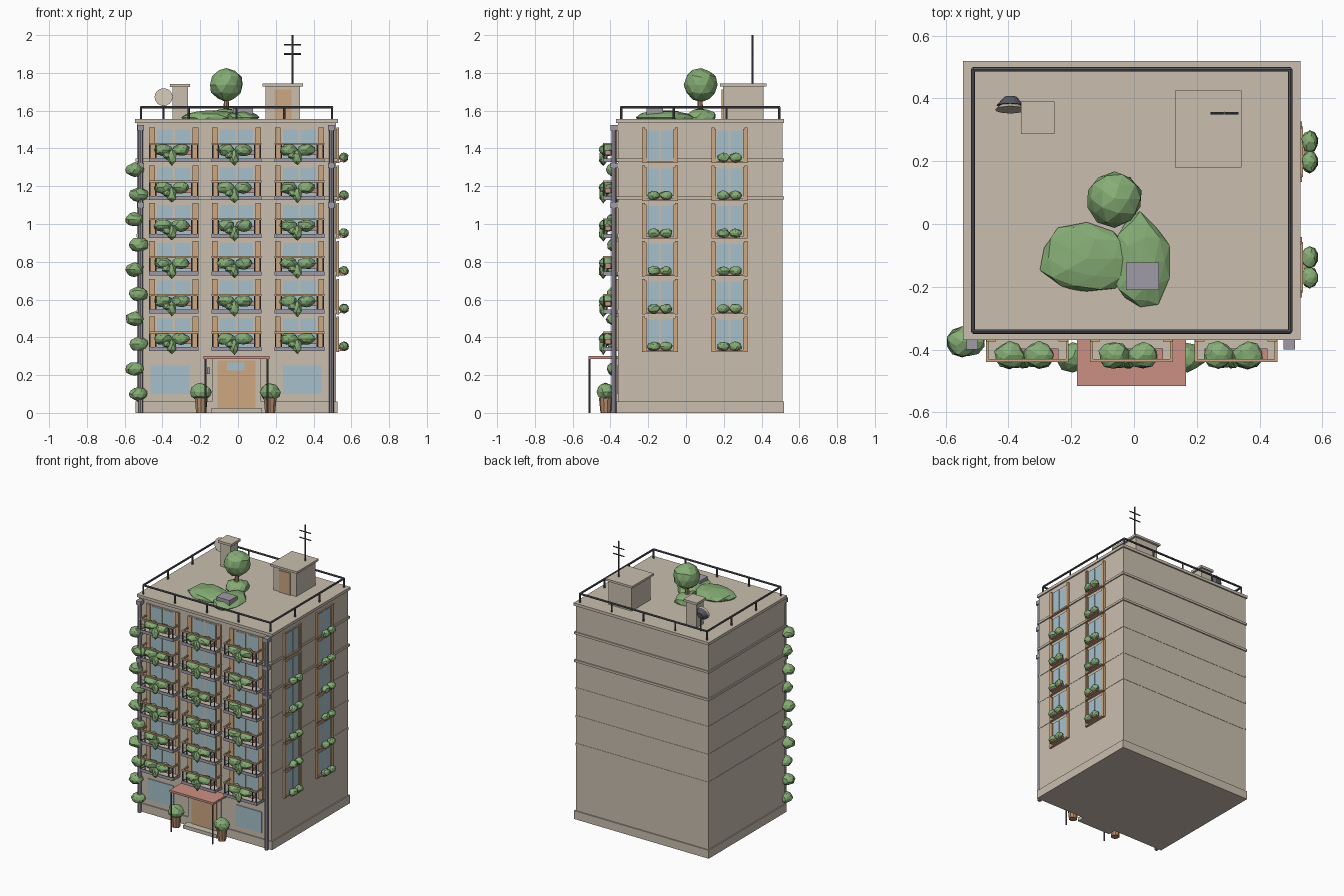
import bpy, bmesh, random
from mathutils import Matrix, Vector

random.seed(4)
if "Cube" in bpy.data.objects:
    bpy.data.objects.remove(bpy.data.objects["Cube"], do_unlink=True)


def material(name, r, g, b):
    m = bpy.data.materials.new(name)
    m.use_nodes = True
    m.diffuse_color = (r, g, b, 1)
    m.node_tree.nodes["Principled BSDF"].inputs["Base Color"].default_value = (r, g, b, 1)
    return m


WALL = material("plaster", 0.59, 0.52, 0.43)
GLASS = material("glass", 0.38, 0.53, 0.60)
WOOD = material("wood", 0.61, 0.39, 0.22)
LEAF = material("leaf", 0.24, 0.42, 0.18)
RED = material("red_clay", 0.60, 0.28, 0.23)
GREY = material("grey_metal", 0.35, 0.33, 0.38)
DARK = material("dark_metal", 0.10, 0.10, 0.12)
POT = material("terracotta", 0.46, 0.27, 0.15)


class Part:
    """Collects simple solids into one mesh object."""
    def __init__(self, name, mat):
        self.name, self.mat, self.bm = name, mat, bmesh.new()

    def box(self, x, y, z):
        size = Vector((x[1] - x[0], y[1] - y[0], z[1] - z[0]))
        mid = Vector((sum(x), sum(y), sum(z))) / 2
        bmesh.ops.create_cube(self.bm, size=1, matrix=Matrix.Translation(mid) @ Matrix.Diagonal(size).to_4x4())
        return self

    def rod(self, a, b, r, r2=None, sides=8):
        a, b = Vector(a), Vector(b)
        rot = (b - a).to_track_quat('Z', 'Y').to_matrix().to_4x4()
        bmesh.ops.create_cone(self.bm, cap_ends=True, segments=sides, radius1=r,
                              radius2=r if r2 is None else r2, depth=(b - a).length,
                              matrix=Matrix.Translation((a + b) / 2) @ rot)
        return self

    def blob(self, c, r, sub=2, jitter=0.1):
        new = bmesh.ops.create_icosphere(self.bm, subdivisions=sub, radius=1)["verts"]
        for v in new:
            v.co *= 1 + random.uniform(-jitter, jitter)
            v.co = Vector(c) + Vector(v.co[i] * r[i] for i in range(3))
        return self

    def done(self):
        mesh = bpy.data.meshes.new(self.name)
        self.bm.to_mesh(mesh)
        self.bm.free()
        mesh.materials.append(self.mat)
        obj = bpy.data.objects.new(self.name, mesh)
        bpy.context.collection.objects.link(obj)
        return obj


X0, X1, Y0, Y1, ROOF = -0.535, 0.52, -0.36, 0.51, 1.555
FLOORS = [0.33 + 0.2 * i for i in range(6)]


def slab(part, grow, z0, z1):
    part.box((X0 - grow, X1 + grow), (Y0 - grow, Y1 + grow), (z0, z1))


# Building shell: body, plinth, floor bands, cornice
shell = Part("building_body", WALL)
slab(shell, 0, 0, ROOF - 0.005)
slab(shell, 0.008, 0, 0.06)
slab(shell, 0.010, 1.535, ROOF)
for i, z in enumerate(FLOORS[1:]):
    slab(shell, 0.008 if i > 2 else 0.002, z, z + 0.016)
shell.done()

# Front balconies with doors, shutters, rails and plants
frames = Part("window_frames", WALL)
panes = Part("window_panes", GLASS)
shutters = Part("shutters", WOOD)
floors = Part("balcony_floors", WALL)
edges = Part("balcony_edges", GREY)
posts = Part("balcony_posts", DARK)
handrails = Part("balcony_handrails", WOOD)
boxes = Part("planter_boxes", RED)
plants = Part("balcony_plants", LEAF)
YF = -0.436
for cx in (-0.34, -0.008, 0.325):
    for z in FLOORS:
        frames.box((cx - 0.1, cx + 0.1), (Y0 - 0.006, Y0), (z, z + 0.178))
        floors.box((cx - 0.13, cx + 0.13), (YF, Y0), (z, z + 0.012))
        edges.box((cx - 0.132, cx + 0.132), (YF - 0.004, YF), (z - 0.003, z + 0.018))
        handrails.box((cx - 0.132, cx + 0.132), (YF - 0.004, YF + 0.006), (z + 0.09, z + 0.1))
        boxes.box((cx - 0.1, cx + 0.1), (YF + 0.006, YF + 0.04), (z + 0.035, z + 0.06))
        for s in (-1, 1):
            panes.box(sorted((cx + s * 0.006, cx + s * 0.088)), (Y0 - 0.009, Y0), (z + 0.014, z + 0.17))
            shutters.box(sorted((cx + s * 0.1, cx + s * 0.13)), (Y0 - 0.014, Y0), (z + 0.012, z + 0.18))
            handrails.box(sorted((cx + s * 0.123, cx + s * 0.132)), (YF, Y0), (z + 0.09, z + 0.1))
            edges.box(sorted((cx + s * 0.128, cx + s * 0.132)), (YF, Y0), (z - 0.003, z + 0.018))
            for d in (0.126, 0.095):
                posts.rod((cx + s * d, YF, z), (cx + s * d, YF, z + 0.095), 0.004, sides=6)
            posts.rod((cx + s * 0.126, Y0 - 0.01, z), (cx + s * 0.126, Y0 - 0.01, z + 0.095), 0.004, sides=6)
            plants.blob((cx + s * 0.047 - 0.01, YF + 0.018, z + 0.062), (0.048, 0.042, 0.032))
        plants.blob((cx - 0.01, YF - 0.002, z + 0.022), (0.026, 0.024, 0.042), 1)
        plants.blob((cx - 0.035, YF - 0.002, z + 0.035), (0.028, 0.022, 0.025), 1)

# Side windows with flared shutters and flower boxes
for cy in (-0.138, 0.23):
    for z in FLOORS:
        frames.box((X1, X1 + 0.006), (cy - 0.075, cy + 0.075), (z, z + 0.172))
        shutters.box((X1, X1 + 0.018), (cy - 0.08, cy + 0.08), (z - 0.006, z + 0.004))
        for s in (-1, 1):
            panes.box((X1, X1 + 0.009), sorted((cy + s * 0.005, cy + s * 0.068)), (z + 0.006, z + 0.165))
            shutters.box((X1, X1 + 0.014), sorted((cy + s * 0.072, cy + s * 0.08)), (z + 0.004, z + 0.172))
            shutters.box((X1 + 0.002, X1 + 0.016), sorted((cy + s * 0.08, cy + s * 0.096)), (z - 0.008, z + 0.18))
        if cy > 0 or z < FLOORS[-1]:
            boxes.box((X1 + 0.02, X1 + 0.045), (cy - 0.055, cy + 0.055), (z - 0.002, z + 0.018))
            for s in (-1, 1):
                plants.blob((X1 + 0.04, cy + s * 0.032, z + 0.022), (0.026, 0.034, 0.025))

# Ground floor: shop windows, entrance door, step, canopy
for x in ((-0.462, -0.258), (0.238, 0.442)):
    panes.box(x, (Y0 - 0.006, Y0), (0.1, 0.25))
for part in (frames, panes, shutters, floors, edges, posts, handrails, boxes, plants):
    part.done()
Part("entrance_frame", WALL).box((-0.138, 0.122), (Y0 - 0.01, Y0), (0, 0.285)).done()
Part("entrance_door", WOOD).box((-0.108, 0.092), (Y0 - 0.016, Y0), (0.025, 0.278)).done()
Part("door_pane", GLASS).box((-0.058, 0.035), (Y0 - 0.019, Y0), (0.225, 0.268)).done()
Part("door_step", WALL).box((-0.14, 0.128), (-0.425, Y0), (0, 0.025)).done()
Part("letter_box", GREY).box((-0.164, -0.148), (-0.378, Y0), (0.205, 0.24)).done()
Part("canopy", RED).box((-0.182, 0.166), (-0.517, Y0), (0.285, 0.3)).done()
canopy_posts = Part("canopy_posts", DARK)
for x in (-0.172, 0.156):
    canopy_posts.rod((x, -0.511, 0), (x, -0.511, 0.285), 0.005)
canopy_posts.done()

# Potted plants beside the door
pots = Part("pots", POT)
pot_plants = Part("pot_plants", LEAF)
for x in (-0.195, 0.17):
    pots.rod((x, -0.425, 0), (x, -0.425, 0.08), 0.028, 0.036, 10)
    pot_plants.blob((x, -0.425, 0.11), (0.056, 0.045, 0.046))
pots.done()
pot_plants.done()

# Drain pipes with hoppers and brackets, climbing plant on one corner
pipes = Part("drain_pipes", GREY)
hoppers = Part("pipe_brackets", GREY)
for x in (-0.515, 0.495):
    pipes.rod((x, -0.382, 0), (x, -0.382, 1.51), 0.013)
    for z in (1.51, 1.31, 1.1):
        hoppers.box((x - 0.018, x + 0.018), (-0.4, Y0), (z - 0.014, z + 0.014))
pipes.done()
hoppers.done()
vine = Part("climbing_plant", LEAF)
for i in range(10):
    vine.blob((-0.537 + 0.01 * (-1) ** i, -0.375, 0.1 + 0.132 * i), (0.05, 0.046, 0.038))
vine.done()

# Roof railing
rail = Part("roof_railing", DARK)
xs, ys, top = (-0.513, 0.498), (-0.343, 0.493), 1.618
for y in ys:
    rail.rod((xs[0], y, top), (xs[1], y, top), 0.007)
    for i in range(5):
        x = xs[0] + (xs[1] - xs[0]) * i / 4
        rail.rod((x, y, ROOF - 0.01), (x, y, top), 0.006)
for x in xs:
    rail.rod((x, ys[0], top), (x, ys[1], top), 0.007)
    for i in (1, 2):
        y = ys[0] + (ys[1] - ys[0]) * i / 3
        rail.rod((x, y, ROOF - 0.01), (x, y, top), 0.006)
rail.done()

# Stair hut, chimney, aerial and dish
Part("stair_hut", WALL).box((0.145, 0.328), (0.195, 0.41), (1.54, 1.73)).box(
    (0.13, 0.343), (0.18, 0.426), (1.728, 1.743)).done()
Part("hut_door", WOOD).box((0.193, 0.283), (0.188, 0.2), (1.55, 1.712)).done()
Part("chimney", WALL).box((-0.348, -0.266), (0.297, 0.378), (1.54, 1.728)).box(
    (-0.36, -0.253), (0.286, 0.391), (1.724, 1.741)).done()
aerial = Part("aerial", DARK).rod((0.288, 0.353, 1.74), (0.288, 0.353, 2.0), 0.005)
for z in (1.9, 1.95):
    aerial.rod((0.243, 0.353, z), (0.333, 0.353, z), 0.004)
aerial.done()
Part("dish", WALL).rod((-0.394, 0.38, 1.668), (-0.394, 0.364, 1.672), 0.03, 0.048, 16).done()
Part("dish_mount", DARK).rod((-0.394, 0.395, 1.54), (-0.394, 0.395, 1.67), 0.006).rod(
    (-0.394, 0.405, 1.665), (-0.394, 0.378, 1.669), 0.02, 0.044, 16).done()

# Roof garden: low mounds, vent box and tree
garden = Part("roof_garden", LEAF)
garden.blob((-0.15, -0.11, 1.565), (0.15, 0.115, 0.036))
garden.blob((0.02, -0.12, 1.565), (0.09, 0.155, 0.036))
garden.blob((-0.06, 0.08, 1.565), (0.08, 0.08, 0.05))
garden.done()
Part("vent_box", GREY).box((-0.026, 0.08), (-0.21, -0.122), (1.56, 1.615)).done()
Part("tree_trunk", POT).rod((-0.062, 0.075, 1.55), (-0.062, 0.075, 1.7), 0.017, 0.011).done()
Part("tree_crown", LEAF).blob((-0.062, 0.08, 1.737), (0.09, 0.088, 0.09), 2, 0.06).done()
